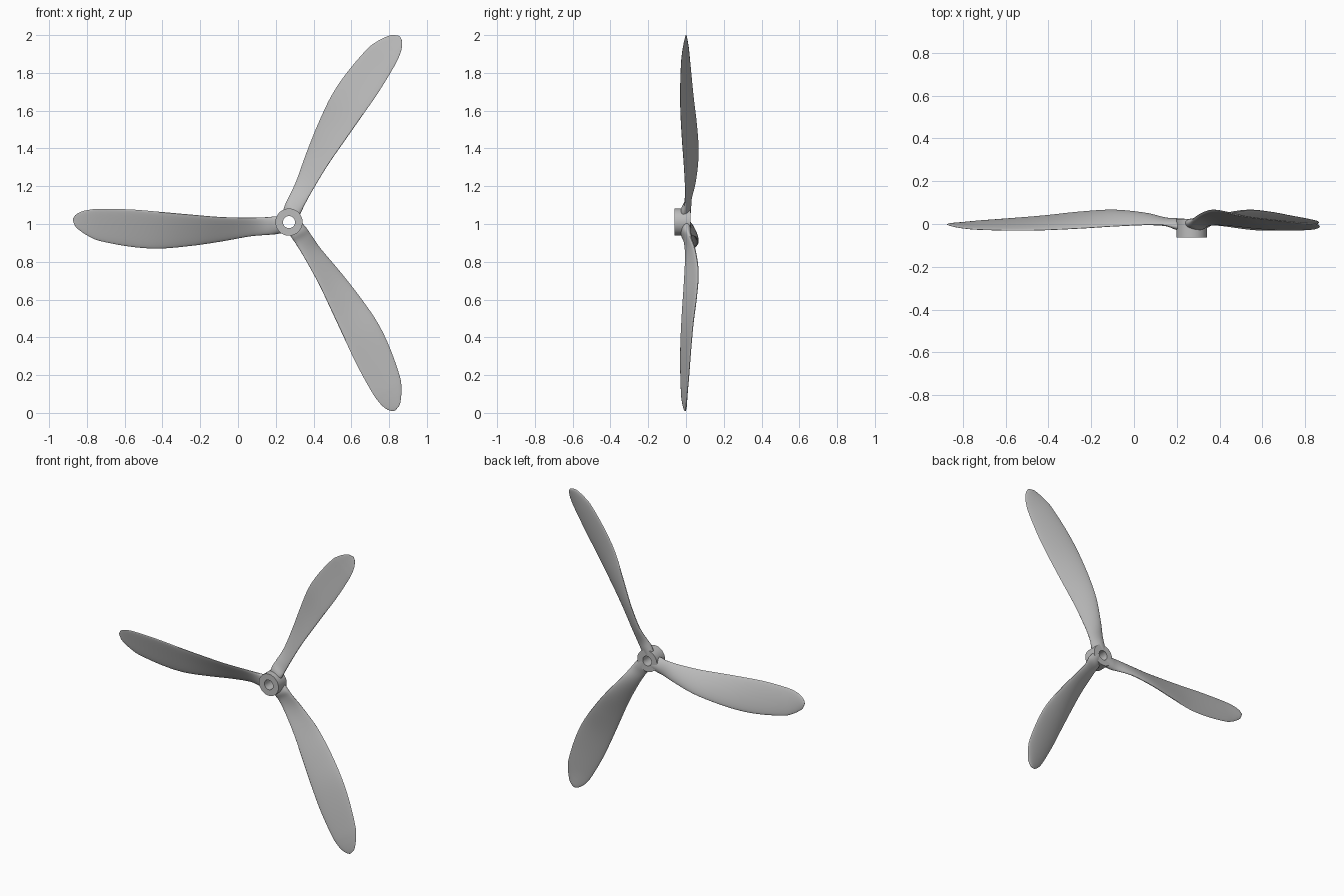
import bpy, bmesh, math
from mathutils import Matrix, Vector

default = bpy.data.objects.get("Cube")
if default:
    bpy.data.objects.remove(default)

HUB = Vector((0.27, 0, 1.01))
SIDES = 28      # points around a blade section
STEPS = 5       # rings between two stations

grey = bpy.data.materials.new("satin grey")
grey.use_nodes = True
colour = (0.5, 0.5, 0.5, 1)
grey.diffuse_color = colour
grey.node_tree.nodes["Principled BSDF"].inputs["Base Color"].default_value = colour

# Blade stations: radius, leading t, trailing t, leading y, trailing y, thickness
stations = [
    (.0, .03, -.05, -.012, .004, .05),
    (.07, .03, -.064, -.012, .005, .052),
    (.12, .026, -.068, -.004, .018, .034),
    (.21, .024, -.076, -.003, .046, .028),
    (.36, .027, -.103, -.01, .064, .026),
    (.52, .04, -.126, -.02, .056, .024),
    (.69, .055, -.14, -.028, .038, .022),
    (.84, .067, -.13, -.03, .026, .019),
    (1., .07, -.1, -.026, .014, .016),
    (1.06, .065, -.075, -.021, .008, .014),
    (1.1, .055, -.05, -.015, .004, .012),
    (1.13, .038, -.024, -.008, .001, .009),
    (1.144, .018, .008, -.003, -.002, .003),
]


def spline(p, q, r, s, u):
    """Smooth interpolation between q and r."""
    return [b + .5 * u * (c - a + u * (2*a - 5*b + 4*c - d + u * (3*(b - c) + d - a)))
            for a, b, c, d in zip(p, q, r, s)]


def section(bm, row):
    """One ring of the blade, pointing to -x, bowed slightly to the back."""
    r, lead, trail, y_lead, y_trail, thick = row
    ring = []
    for i in range(SIDES):
        a = math.tau * i / SIDES
        f = .5 + .5 * math.cos(a)
        bow = .25 * thick * math.sin(a) ** 2 * min(1, r * 4)
        y = y_trail + (y_lead - y_trail) * f + .5 * thick * math.sin(a) + bow
        ring.append(bm.verts.new((-r, y, trail + (lead - trail) * f)))
    return ring


def finish(name, bm, matrix):
    bmesh.ops.recalc_face_normals(bm, faces=bm.faces)
    mesh = bpy.data.meshes.new(name)
    bm.to_mesh(mesh)
    bm.free()
    mesh.materials.append(grey)
    ob = bpy.data.objects.new(name, mesh)
    ob.matrix_world = matrix
    bpy.context.collection.objects.link(ob)
    return ob


def blade(name, angle):
    bm = bmesh.new()
    rows, last = [], len(stations) - 1
    for i in range(last):
        pts = [stations[min(max(i + k, 0), last)] for k in (-1, 0, 1, 2)]
        rows += [spline(*pts, u / STEPS) for u in range(STEPS)]
    rings = [section(bm, row) for row in rows + [stations[-1]]]
    for a, b in zip(rings, rings[1:]):
        for i in range(SIDES):
            j = (i + 1) % SIDES
            bm.faces.new((a[i], a[j], b[j], b[i]))
    bm.faces.new(rings[0])
    bm.faces.new(rings[-1])
    return finish(name, bm, Matrix.Translation(HUB) @ Matrix.Rotation(angle, 4, 'Y'))


def cylinder(name, radius, y0, y1):
    bm = bmesh.new()
    bmesh.ops.create_cone(bm, cap_ends=True, segments=48, radius1=radius,
                          radius2=radius, depth=y1 - y0)
    turn = Matrix.Rotation(math.pi / 2, 4, 'X')
    return finish(name, bm, Matrix.Translation(HUB + Vector((0, (y0 + y1) / 2, 0))) @ turn)


def cut(ob, other, operation):
    mod = ob.modifiers.new(operation.title(), 'BOOLEAN')
    mod.operation, mod.object, mod.solver = operation, other, 'EXACT'


# Hub boss, three blades and the shaft hole
hub = cylinder("hub", .072, -.062, .024)
blades = [blade("blade_%d" % (k + 1), k * math.tau / 3) for k in range(3)]
bore = cylinder("bore_cutter", .032, -.2, .2)
bore.hide_render = True
bore.hide_viewport = True
for ob in [hub] + blades:
    cut(ob, bore, 'DIFFERENCE')

# Smooth shading with sharp hub rims
bpy.ops.object.select_all(action='DESELECT')
for ob in [hub] + blades:
    ob.select_set(True)
bpy.context.view_layer.objects.active = hub
bpy.ops.object.shade_smooth_by_angle(angle=math.radians(35))
